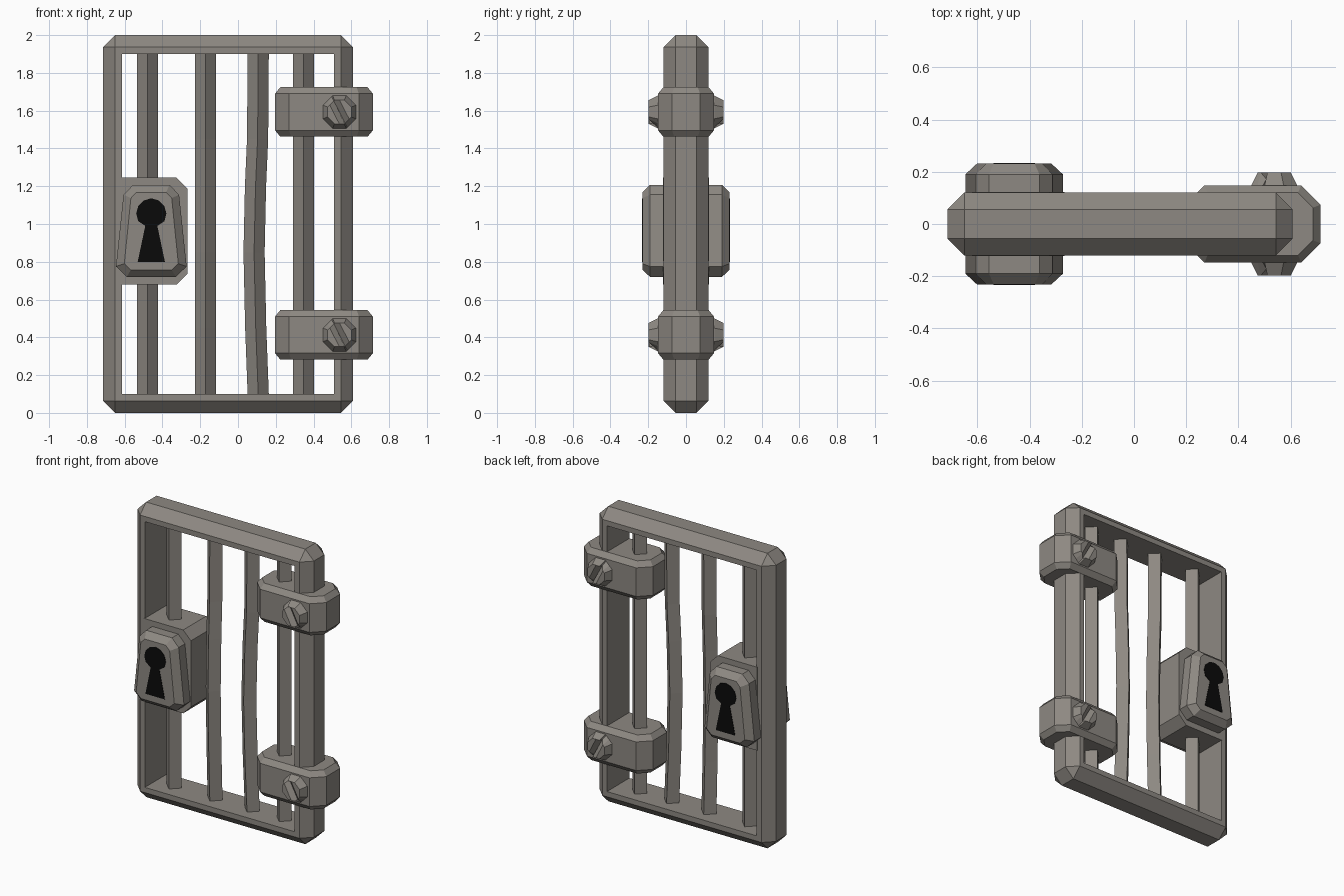
import bpy, bmesh, math
from mathutils import Vector, Matrix

if "Cube" in bpy.data.objects:
    bpy.data.objects.remove(bpy.data.objects["Cube"])


def material(name, rgb):
    m = bpy.data.materials.new(name)
    m.diffuse_color = (*rgb, 1)
    m.use_nodes = True
    m.node_tree.nodes["Principled BSDF"].inputs["Base Color"].default_value = m.diffuse_color
    return m


IRON = material("weathered_iron", (0.27, 0.25, 0.225))
BLACK = material("keyhole_black", (0.003, 0.003, 0.003))


def finish(name, bm, mat=IRON):
    bmesh.ops.recalc_face_normals(bm, faces=bm.faces[:])
    me = bpy.data.meshes.new(name)
    bm.to_mesh(me)
    bm.free()
    me.materials.append(mat)
    ob = bpy.data.objects.new(name, me)
    bpy.context.collection.objects.link(ob)
    return ob


def loft(rings):
    """Closed solid through a stack of equal-sized point rings."""
    bm = bmesh.new()
    rows = [[bm.verts.new(p) for p in r] for r in rings]
    n = len(rows[0])
    for a, b in zip(rows, rows[1:]):
        for i in range(n):
            j = (i + 1) % n
            bm.faces.new((a[i], a[j], b[j], b[i]))
    bm.faces.new(rows[0])
    bm.faces.new(rows[-1])
    return bm


def ring_y(profile, y):
    return [(x, y, z) for x, z in profile]


# Frame: bevelled slab with a rectangular window
bm = bmesh.new()
bmesh.ops.create_cube(bm, size=1)
bmesh.ops.scale(bm, vec=(1.322, 0.24, 2), verts=bm.verts)
bmesh.ops.translate(bm, vec=(-0.053, 0, 1), verts=bm.verts)
bmesh.ops.bevel(bm, geom=bm.edges[:], offset=0.064, segments=1,
                affect='EDGES', offset_type='OFFSET')
bm.normal_update()
panels = [f for f in bm.faces if abs(f.normal.y) > 0.99]
bmesh.ops.inset_individual(bm, faces=panels, thickness=0.05)
rim = [e for f in panels for e in f.edges]
bmesh.ops.delete(bm, geom=panels, context='FACES_ONLY')
bmesh.ops.bridge_loops(bm, edges=rim)
finish("gate_frame", bm)

# Bars: diamond section, two of them slightly bent
HEIGHTS = (0.10, 0.45, 0.85, 1.2, 1.45, 1.9)
BEND = (0, 0.6, 1, 0.65, 0.15, 0)
for i, (x, bx, by) in enumerate([(-0.479, 0, 0), (-0.172, 0, -0.02),
                                 (0.107, -0.022, -0.005), (0.347, 0, 0)]):
    rings = []
    for z, b in zip(HEIGHTS, BEND):
        if bx == by == 0 and z not in (HEIGHTS[0], HEIGHTS[-1]):
            continue
        cx, cy, r = x + bx * b, by * b, 0.056
        rings.append([(cx + r, cy, z), (cx, cy + r, z), (cx - r, cy, z), (cx, cy - r, z)])
    finish(f"bar_{i + 1}", loft(rings))

# Lock housing, corners cut on the free side
housing = [(-0.62, 0.68), (-0.325, 0.68), (-0.267, 0.738),
           (-0.267, 1.187), (-0.325, 1.245), (-0.62, 1.245)]
finish("lock_housing", loft([ring_y(housing, -0.123), ring_y(housing, 0.123)]))

# Lock cover: tapered, chamfered front and back
CX = -0.459


def both_sides(half):
    return [(CX + h, z) for h, z in half] + [(CX - h, z) for h, z in reversed(half)]


outer = both_sides([(0.13, 0.72), (0.187, 0.775), (0.147, 1.155), (0.097, 1.207)])
inner = both_sides([(0.108, 0.757), (0.143, 0.79), (0.108, 1.137), (0.078, 1.168)])
finish("lock_cover", loft([ring_y(inner, -0.231), ring_y(outer, -0.19),
                           ring_y(outer, 0.19), ring_y(inner, 0.231)]))

# Keyholes: thin dark plates on both faces
half = [(0.072, 0.80), (0.032, 0.99)]
half += [(0.08 * math.sin(math.radians(a)), 1.055 + 0.08 * math.cos(math.radians(a)))
         for a in (120, 90, 60, 30)]
hole = both_sides(half + [(0.008, 1.134)])
for side, name in ((-1, "front"), (1, "back")):
    finish(f"keyhole_{name}", loft([ring_y(hole, side * 0.228), ring_y(hole, side * 0.234)]), BLACK)


# Hinge straps: octagonal blocks with chamfered top and bottom
def octagon(inset, z):
    hx, hy, c = 0.259 - inset, 0.148 - inset, 0.074 - inset * 0.586
    pts = [(hx, -hy + c), (hx, hy - c), (hx - c, hy), (-hx + c, hy),
           (-hx, hy - c), (-hx, -hy + c), (-hx + c, -hy), (hx - c, -hy)]
    return [(0.455 + x, y, z) for x, y in pts]


# Screws: tapered octagon heads with a V slot
def screw(name, z, side):
    def ring(r, y):
        return [(r * math.cos(math.radians(22.5 + 45 * k)), y,
                 r * math.sin(math.radians(22.5 + 45 * k))) for k in range(8)]
    bm = loft([ring(0.096, -0.14), ring(0.094, -0.15), ring(0.068, -0.198)])
    t = math.radians(27)
    across = Vector((math.cos(t), 0, math.sin(t)))
    for d in (-0.029, 0, 0.029):
        bmesh.ops.bisect_plane(bm, geom=bm.verts[:] + bm.edges[:] + bm.faces[:],
                               plane_co=across * d, plane_no=across, dist=1e-5)
    for v in bm.verts:
        if abs(v.co.dot(across)) < 1e-3 and v.co.y < -0.19:
            v.co.y += 0.026
    if side > 0:
        bmesh.ops.scale(bm, vec=(1, -1, 1), verts=bm.verts)
    bmesh.ops.translate(bm, vec=(0.537, 0, z), verts=bm.verts)
    finish(name, bm)


for label, z in (("upper", 1.593), ("lower", 0.413)):
    finish(f"{label}_hinge", loft([octagon(0.028, z - 0.131), octagon(0, z - 0.097),
                                   octagon(0, z + 0.097), octagon(0.028, z + 0.131)]))
    for side, name in ((-1, "front"), (1, "back")):
        screw(f"{label}_screw_{name}", z, side)
